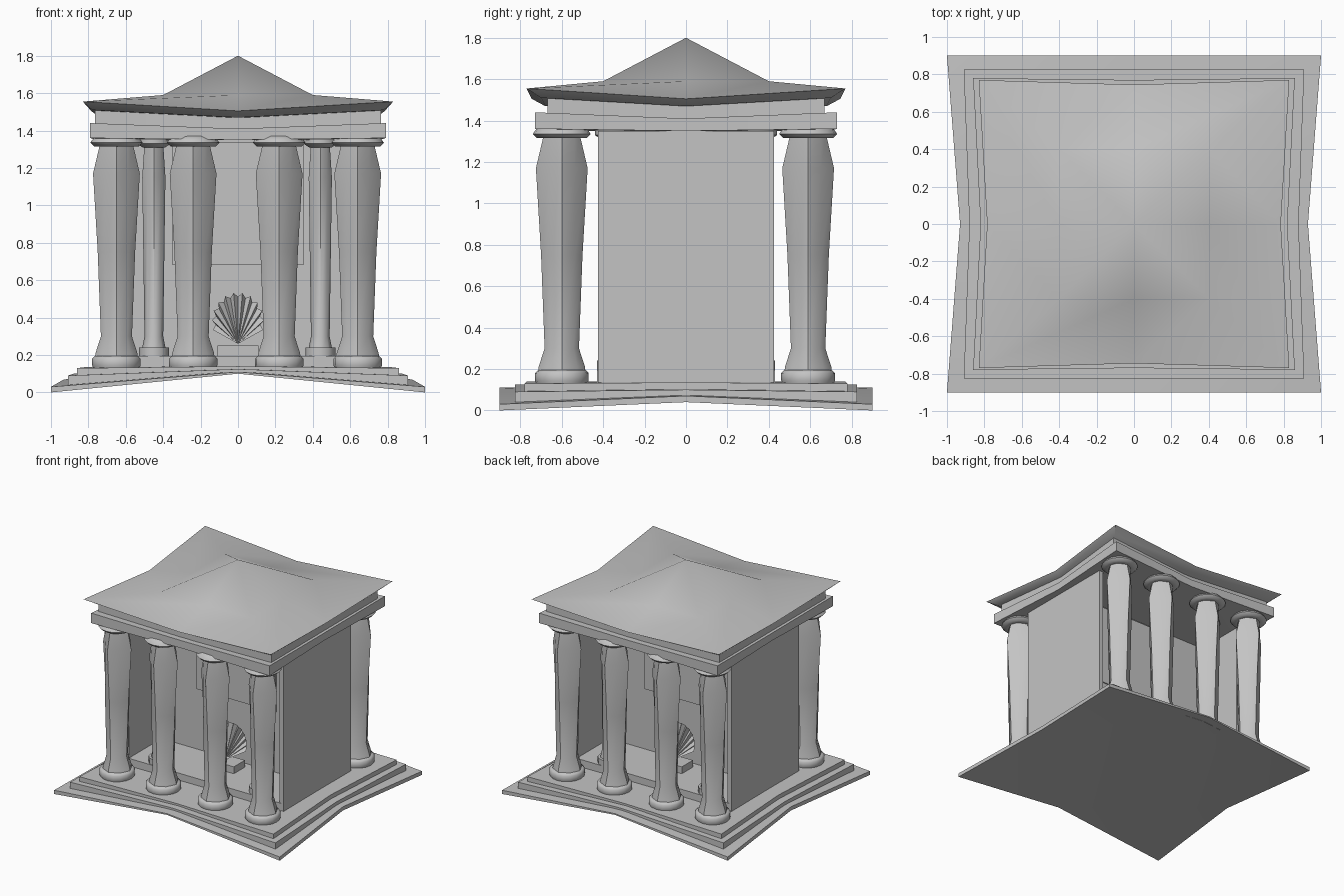
import bpy, bmesh, math

cube = bpy.data.objects.get("Cube")
if cube:
    bpy.data.objects.remove(cube)

stone = bpy.data.materials.new("grey_stone")
stone.use_nodes = True
stone.diffuse_color = (0.55, 0.55, 0.55, 1)
stone.node_tree.nodes["Principled BSDF"].inputs["Base Color"].default_value = stone.diffuse_color


def finish(name, bm, angle=40):
    bmesh.ops.recalc_face_normals(bm, faces=bm.faces)
    mesh = bpy.data.meshes.new(name)
    bm.to_mesh(mesh)
    bm.free()
    mesh.materials.append(stone)
    ob = bpy.data.objects.new(name, mesh)
    bpy.context.collection.objects.link(ob)
    bpy.ops.object.select_all(action='DESELECT')
    bpy.context.view_layer.objects.active = ob
    ob.select_set(True)
    bpy.ops.object.shade_smooth_by_angle(angle=math.radians(angle))
    return ob


def outline(bm, corner, side, front):
    """Warped rectangle: corners (x, y, z), side middles (x, z), front middles (y, z)."""
    cx, cy, cz = corner
    pts = [(cx, -cy, cz), (side[0], 0, side[1]), (cx, cy, cz), (0, front[0], front[1])]
    pts += [(-x, -y, z) for x, y, z in pts]
    return [bm.verts.new(p) for p in pts]


def bridge(bm, a, b):
    n = len(a)
    for i in range(n):
        bm.faces.new((a[i], a[(i + 1) % n], b[(i + 1) % n], b[i]))


def cap(bm, ring, z):
    """Fold the cap across each corner and join the middles to a centre."""
    centre = bm.verts.new((0, 0, z))
    n = len(ring)
    for i in range(0, n, 2):
        a, b, c = ring[i - 1], ring[i], ring[i + 1]
        bm.faces.new((a, b, c))
        bm.faces.new((a, c, centre))


def slab(name, x, y, side_x, front_y, corner_z, side_z, front_z, centre_z):
    bm = bmesh.new()
    low, high = [outline(bm, (x, y, corner_z[k]), (side_x, side_z[k]), (front_y, front_z[k]))
                 for k in (0, 1)]
    bridge(bm, low, high)
    cap(bm, low, centre_z[0])
    cap(bm, high, centre_z[1])
    return finish(name, bm)


def box(name, x, y, z, sx, sy, sz):
    bm = bmesh.new()
    bmesh.ops.create_cube(bm, size=1)
    for v in bm.verts:
        v.co = (x + v.co.x * sx, y + v.co.y * sy, z + v.co.z * sz)
    return finish(name, bm)


def lathe(name, x, y, profile, sides, scale=1.0):
    """Profile rows are height, radius on the axes, radius on the diagonals."""
    bm = bmesh.new()
    rings = []
    for z, axis, diagonal in profile:
        ring = []
        for i in range(sides):
            a = 2 * math.pi * i / sides
            r = scale * (diagonal + (axis - diagonal) * abs(math.cos(2 * a)) ** 2)
            ring.append(bm.verts.new((x + r * math.cos(a), y + r * math.sin(a), z)))
        rings.append(ring)
    for a, b in zip(rings, rings[1:]):
        bridge(bm, a, b)
    bm.faces.new(rings[0])
    bm.faces.new(rings[-1])
    return finish(name, bm, 50)


# Stepped base with drooping corners
slab("base_step_lower", 1, .9, .93, .9, (0, .03), (.04, .07), (.1, .11), (.1, .11))
slab("base_step_middle", .91, .825, .88, .825, (.02, .09), (.06, .1), (.1, .125), (.1, .125))
slab("base_step_upper", .86, .78, .82, .77, (.06, .13), (.08, .135), (.1, .14), (.1, .14))

# Columns with a round foot and rolled capital
SHAFT = [(.18, .115, .11), (.21, .112, .105), (.3, .083, .08), (.75, .1, .09),
         (1.17, .125, .09), (1.34, .085, .083)]
FOOT = [(.12, .12, .12), (.145, .13, .13), (.18, .13, .13), (.195, .115, .115)]
CAPITAL = [(1.315, .09, .09), (1.315, .12, .12), (1.335, .14, .14),
           (1.35, .13, .13), (1.37, .11, .11)]
for row, y in (("front", -.6), ("back", .59)):
    for i, x in enumerate((-.65, -.24, .22, .64)):
        lathe(f"{row}_column_{i + 1}", x, y, SHAFT, 8)
        lathe(f"{row}_foot_{i + 1}", x, y, FOOT, 16)
        lathe(f"{row}_capital_{i + 1}", x, y, CAPITAL, 16)

# Inner hall: floor, side walls and cross wall
box("hall_floor", 0, 0, .15, 1.36, .86, .09)
for side, x in (("right", -.685), ("left", .685)):
    box(f"{side}_wall", x, 0, .74, .035, .85, 1.22)
box("cross_wall", 0, 0, .74, 1.36, .03, 1.22)

# Slim inner columns, upper wall panel and shell on both faces of the cross wall
for face, s in (("front", -1), ("back", 1)):
    for side, x in (("right", -.45), ("left", .44)):
        lathe(f"{face}_{side}_inner_shaft", x, s * .35,
              [(.2, .07, .07), (.3, .05, .05), (1.15, .062, .05), (1.33, .05, .05)], 8)
        lathe(f"{face}_{side}_inner_foot", x, s * .35, [(.18, .08, .08), (.24, .08, .08)], 12)
        lathe(f"{face}_{side}_inner_capital", x, s * .35,
              [(1.31, .06, .06), (1.33, .09, .09), (1.36, .09, .09)], 12)
    box(f"{face}_wall_panel", 0, s * .018, 1.01, .7, .012, .66)
    box(f"{face}_shell_plinth", 0, s * .14, .22, .22, .14, .06)

    # Scalloped shell
    bm = bmesh.new()
    hub = bm.verts.new((0, s * .17, .26))
    rim = []
    for i in range(25):
        a = math.pi * (i / 24 * 1.3 - .15)
        r = .14 if i % 2 else .12
        rim.append(bm.verts.new((r * math.cos(a), s * (.06 + .03 * (i % 2)),
                                 .38 + r * 1.1 * math.sin(a))))
    back = bm.verts.new((0, s * .03, .3))
    for a, b in zip(rim, rim[1:]):
        bm.faces.new((hub, a, b))
        bm.faces.new((back, b, a))
    finish(f"{face}_shell", bm, 20)

# Entablature with sagging middles
slab("architrave", .79, .73, .755, .69, (1.36, 1.44), (1.35, 1.41), (1.35, 1.41), (1.35, 1.42))
slab("frieze", .765, .67, .73, .64, (1.43, 1.55), (1.4, 1.5), (1.4, 1.5), (1.4, 1.5))

# Roof: flared eaves, raised square and shallow peak in one smooth skin
bm = bmesh.new()
under = outline(bm, (.78, .7, 1.51), (.74, 1.47), (.68, 1.47))
eaves = outline(bm, (.83, .77, 1.555), (.785, 1.505), (.745, 1.505))
deck = outline(bm, (.4, .4, 1.59), (.4, 1.59), (.4, 1.59))
bridge(bm, under, eaves)
bridge(bm, eaves, deck)
cap(bm, under, 1.48)
peak = bm.verts.new((0, 0, 1.8))
for i in range(len(deck)):
    bm.faces.new((deck[i - 1], deck[i], peak))
finish("roof", bm, 45)
